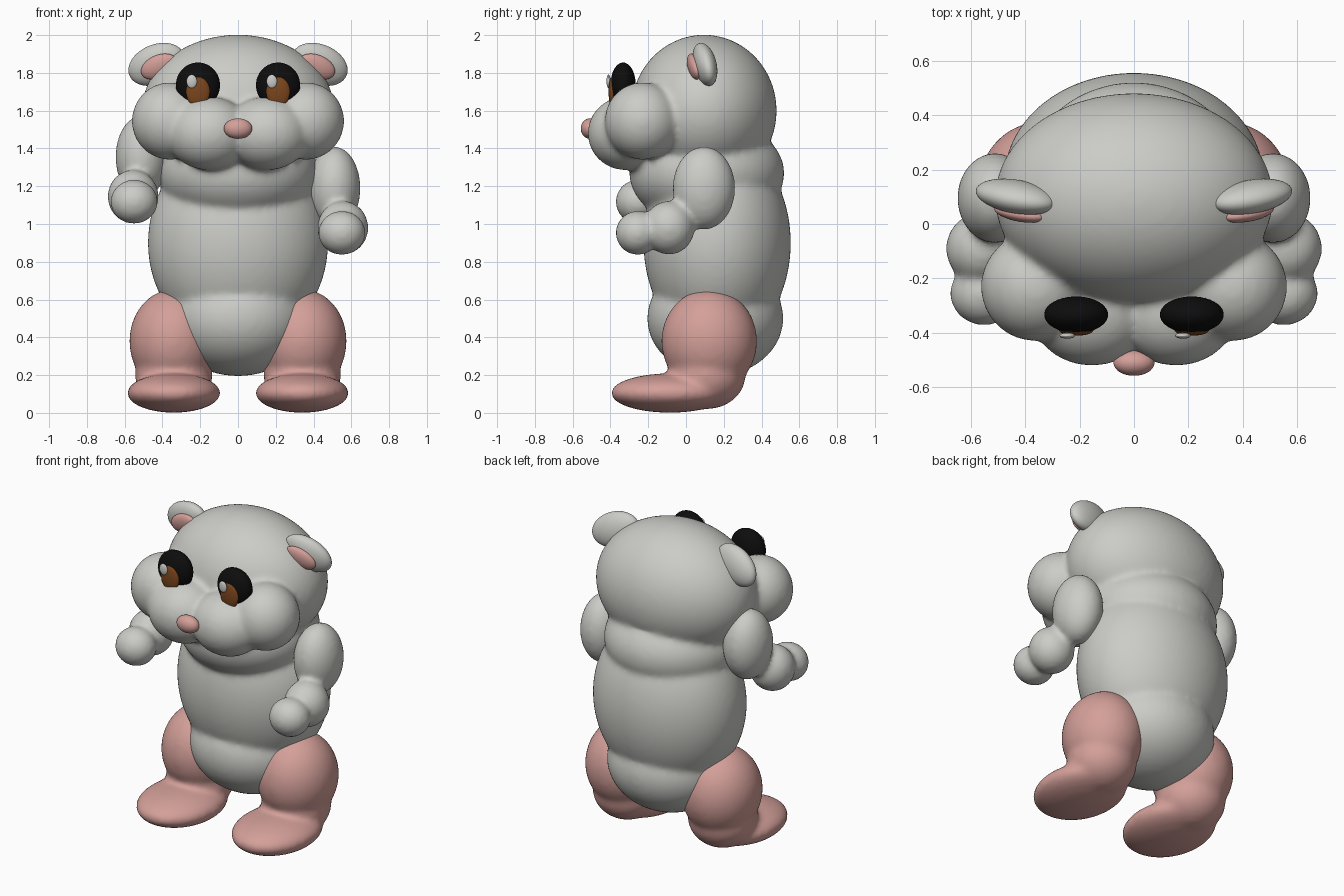
import bpy, bmesh
from mathutils import Matrix, Vector, Euler

if "Cube" in bpy.data.objects:
    bpy.data.objects.remove(bpy.data.objects["Cube"])


def material(name, rgb):
    m = bpy.data.materials.new(name)
    m.diffuse_color = (*rgb, 1)
    m.use_nodes = True
    m.node_tree.nodes["Principled BSDF"].inputs["Base Color"].default_value = m.diffuse_color
    return m


GREY = material("light grey fur", (0.60, 0.60, 0.57))
PINK = material("soft pink", (0.66, 0.35, 0.32))
BLACK = material("eye black", (0.004, 0.004, 0.004))
BROWN = material("iris brown", (0.20, 0.06, 0.012))


def blob(name, mat, balls, blend=0):
    """Ellipsoids (centre, radii, optional rotation), fused and softened if blend > 0."""
    bm = bmesh.new()
    for centre, radii, *rot in balls:
        spin = Euler(rot[0] if rot else (0, 0, 0)).to_matrix().to_4x4()
        mtx = Matrix.Translation(centre) @ spin @ Matrix.Diagonal(Vector((*radii, 1)))
        bmesh.ops.create_icosphere(bm, subdivisions=5 if blend else 4, radius=1, matrix=mtx)
    for f in bm.faces:
        f.smooth = True
    mesh = bpy.data.meshes.new(name)
    bm.to_mesh(mesh)
    bm.free()
    mesh.materials.append(mat)
    ob = bpy.data.objects.new(name, mesh)
    bpy.context.collection.objects.link(ob)
    if blend:
        fuse = ob.modifiers.new("fuse", 'REMESH')
        fuse.mode = 'VOXEL'
        fuse.voxel_size = 0.016
        fuse.use_smooth_shade = True
        soft = ob.modifiers.new("soften", 'SMOOTH')
        soft.factor = 0.5
        soft.iterations = blend
    return ob


# Head, cheeks, muzzle and torso as one soft form
body = [
    ((0, 0.095, 1.60), (0.51, 0.385, 0.402)),    # skull
    ((0, 0.11, 1.27), (0.42, 0.41, 0.29)),       # chest
    ((0, 0.165, 0.90), (0.477, 0.39, 0.55)),     # belly
    ((0, 0.155, 0.50), (0.38, 0.36, 0.305)),     # hips
]
for s in (-1, 1):
    body.append(((0.36 * s, -0.23, 1.545), (0.202, 0.20, 0.205)))   # cheek
    body.append(((0.155 * s, -0.32, 1.48), (0.225, 0.20, 0.195)))   # muzzle
blob("head_and_body", GREY, body, 12)

blob("nose", PINK, [((0, -0.51, 1.505), (0.075, 0.047, 0.054))])

for s, side in ((-1, "left"), (1, "right")):
    # Leg with flat long foot
    blob("leg_" + side, PINK, [
        ((0.34 * s, 0.123, 0.38), (0.235, 0.253, 0.275)),
        ((0.34 * s, 0.11, 0.20), (0.205, 0.205, 0.18)),
        ((0.34 * s, -0.085, 0.105), (0.247, 0.313, 0.104)),
    ], 12)

    # Arm, one raised higher than the other
    lift = 0.165 if s < 0 else 0
    blob("arm_" + side, GREY, [
        ((0.51 * s, 0.095, 1.19 + lift), (0.138, 0.165, 0.22)),
        ((0.555 * s, -0.09, 0.98 + lift), (0.135, 0.135, 0.142)),
        ((0.55 * s, -0.255, 0.953 + lift), (0.125, 0.117, 0.117)),
    ], 8)

    # Ear and its inner pad
    tilt = (0.2, 0.4 * s, 0.2 * s)
    blob("ear_" + side, GREY, [((0.432 * s, 0.1, 1.845), (0.157, 0.06, 0.106), tilt)])
    blob("inner_ear_" + side, PINK, [((0.418 * s, 0.042, 1.833), (0.102, 0.032, 0.062), tilt)])

    # Eye, iris and highlight
    blob("eye_" + side, BLACK, [((0.212 * s, -0.333, 1.735), (0.117, 0.067, 0.12))])
    blob("iris_" + side, BROWN, [((0.212 * s, -0.39, 1.70), (0.063, 0.02, 0.08))])
    blob("eye_highlight_" + side, GREY,
         [((0.212 * s - 0.033, -0.41, 1.755), (0.028, 0.011, 0.036))])
